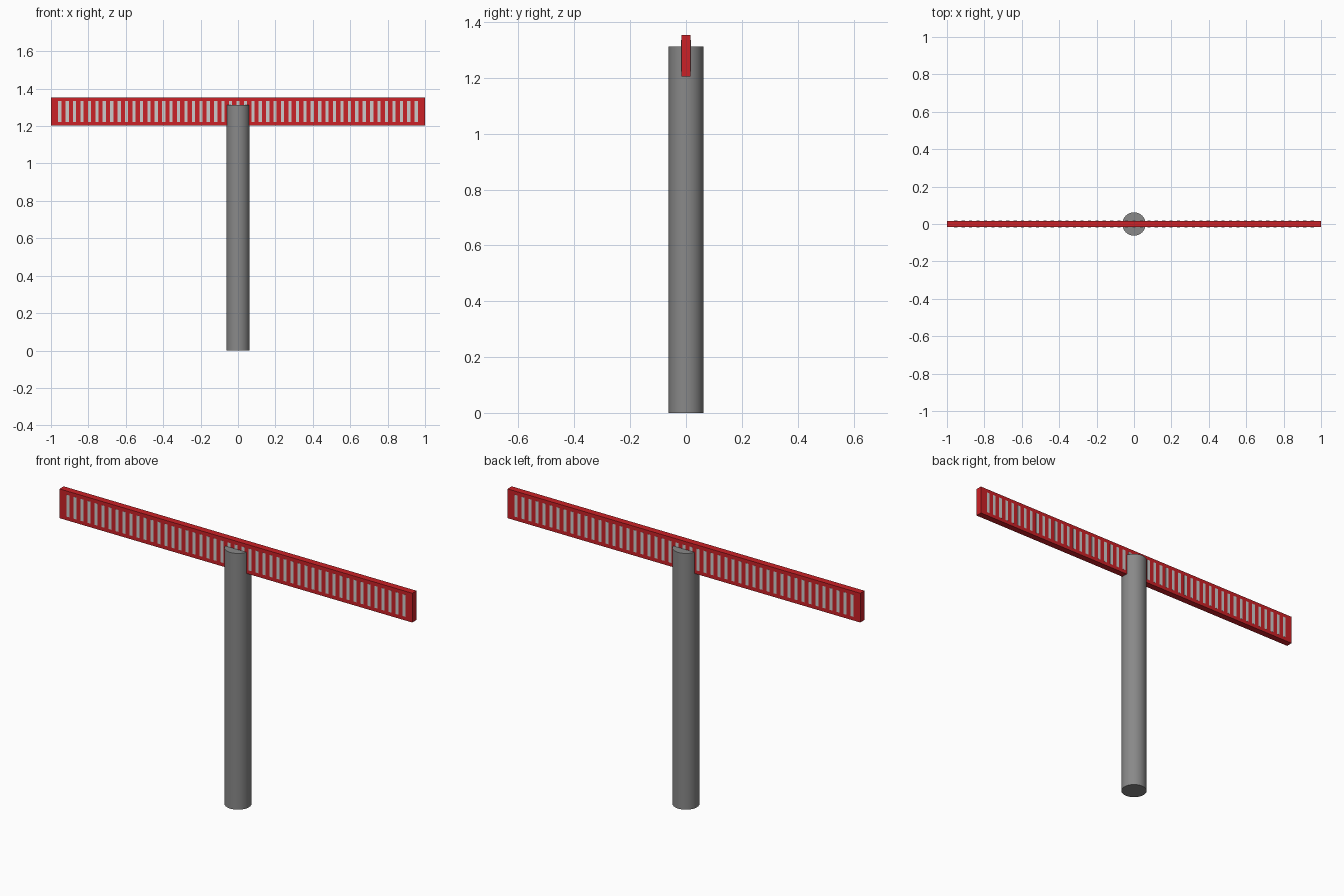
import bpy

if "Cube" in bpy.data.objects:
    bpy.data.objects.remove(bpy.data.objects["Cube"])

def material(name, rgb):
    m = bpy.data.materials.new(name)
    m.diffuse_color = (*rgb, 1)
    m.use_nodes = True
    m.node_tree.nodes["Principled BSDF"].inputs["Base Color"].default_value = m.diffuse_color
    return m

RED = material("red_paint", (0.6, 0.015, 0.02))
LIGHT = material("light_grey", (0.65, 0.65, 0.65))
DARK = material("dark_grey", (0.25, 0.25, 0.25))

def box(name, size, loc, mat):
    bpy.ops.mesh.primitive_cube_add(size=1, location=loc)
    ob = bpy.context.object
    ob.name = name
    ob.scale = size
    bpy.ops.object.transform_apply(location=False, rotation=False, scale=True)
    ob.data.materials.append(mat)
    return ob

POLE_H, POLE_R = 1.313, 0.0625
BEAM_Z, BEAM_H, BEAM_D = 1.279, 0.15, 0.034
SLATS, SLAT_X = 49, 0.953

# round post
bpy.ops.mesh.primitive_cylinder_add(vertices=32, radius=POLE_R, depth=POLE_H,
                                    location=(0, 0, POLE_H / 2))
post = bpy.context.object
post.name = "post"
post.data.materials.append(DARK)
bpy.ops.object.shade_smooth_by_angle()

# long red crossbeam, running through the post head
box("crossbeam", (2, BEAM_D, BEAM_H), (0, 0, BEAM_Z), RED)

# row of pale upright slats showing on both faces of the beam
slat = box("slats", (0.017, BEAM_D + 0.001, 0.112), (-SLAT_X, 0, BEAM_Z), LIGHT)
row = slat.modifiers.new("row", 'ARRAY')
row.count = SLATS
row.use_relative_offset = False
row.use_constant_offset = True
row.constant_offset_displace = (2 * SLAT_X / (SLATS - 1), 0, 0)
